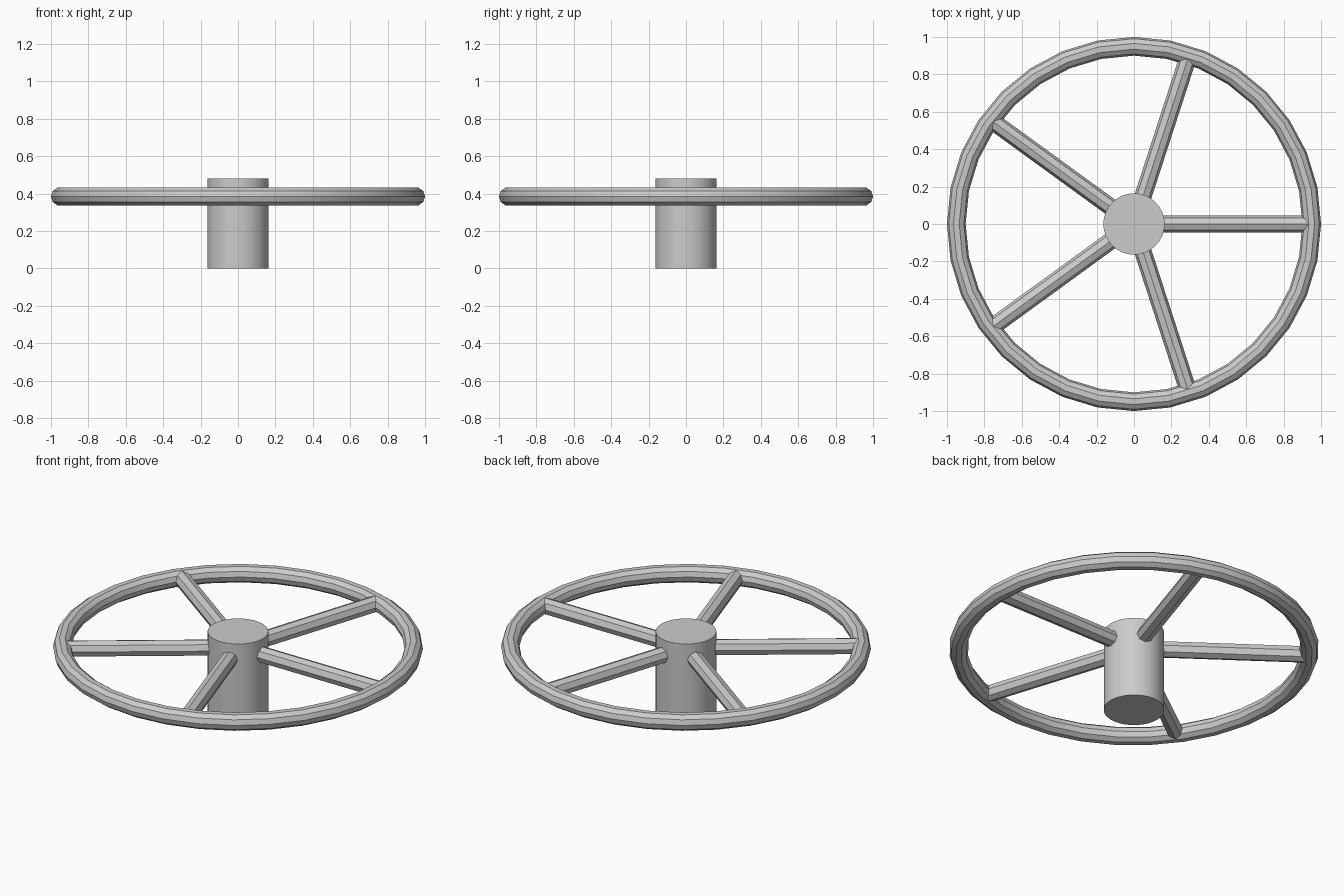
import bpy
import math

cube = bpy.data.objects.get("Cube")
if cube:
    bpy.data.objects.remove(cube, do_unlink=True)

RIM_Z = 0.384
RIM_RADIUS = 0.95
SPOKES = 5

# Single grey metal colour
grey = bpy.data.materials.new("grey metal")
grey.use_nodes = True
grey.diffuse_color = (0.6, 0.6, 0.6, 1)
grey.node_tree.nodes["Principled BSDF"].inputs["Base Color"].default_value = (0.6, 0.6, 0.6, 1)


def finish(name):
    """Name the active part, colour it and smooth its shallow edges."""
    obj = bpy.context.object
    obj.name = name
    obj.data.materials.append(grey)
    bpy.ops.object.shade_smooth_by_angle(angle=math.radians(30))
    return obj


# Hub: upright cylinder standing on the ground
bpy.ops.mesh.primitive_cylinder_add(vertices=32, radius=0.164, depth=0.48,
                                    location=(0, 0, 0.24))
finish("hub")

# Rim: ten-sided ring
bpy.ops.mesh.primitive_torus_add(major_segments=32, minor_segments=10,
                                 major_radius=RIM_RADIUS, minor_radius=0.05,
                                 location=(0, 0, RIM_Z))
finish("rim")

# Spokes: eight-sided rods from the hub axis to the middle of the rim tube
for i in range(SPOKES):
    angle = i * math.tau / SPOKES
    mid = RIM_RADIUS / 2
    bpy.ops.mesh.primitive_cylinder_add(
        vertices=8, radius=0.046, depth=RIM_RADIUS,
        location=(mid * math.cos(angle), mid * math.sin(angle), RIM_Z),
        rotation=(0, math.pi / 2, angle))
    finish(f"spoke_{i + 1}")
